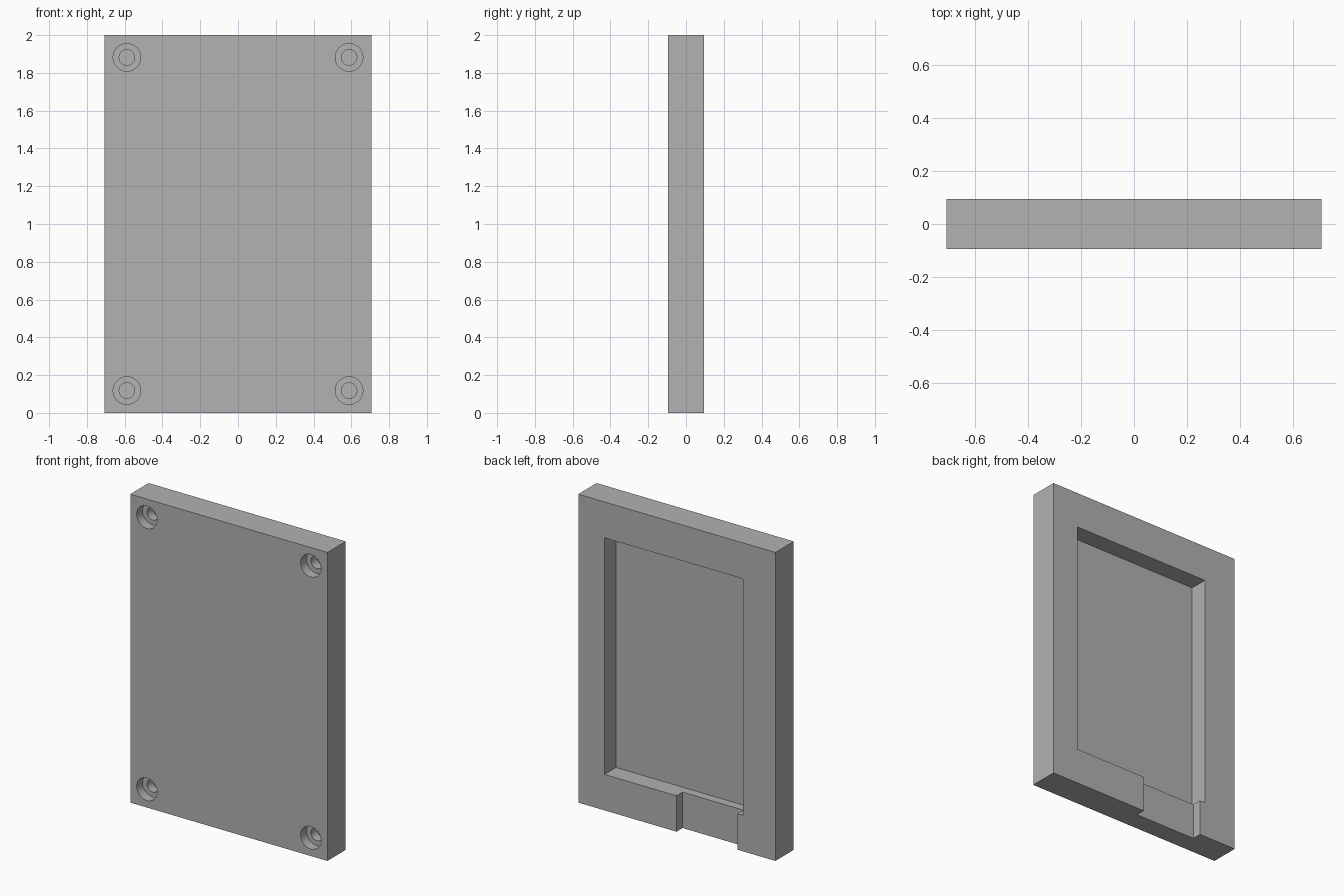
import bpy
import math

# Remove the default cube
cube = bpy.data.objects.get("Cube")
if cube:
    bpy.data.objects.remove(cube, do_unlink=True)

W, T, H = 1.414, 0.188, 2.0   # plate width, thickness, height
FRONT, BACK = -T / 2, T / 2

grey = bpy.data.materials.new("plain_grey")
grey.use_nodes = True
grey.diffuse_color = (0.445, 0.445, 0.445, 1)
grey.node_tree.nodes["Principled BSDF"].inputs["Base Color"].default_value = (0.445, 0.445, 0.445, 1)


def box(name, x, y, z):
    """Box from (min, max) pairs."""
    bpy.ops.mesh.primitive_cube_add(size=1, location=[sum(p) / 2 for p in (x, y, z)])
    ob = bpy.context.object
    ob.name = name
    ob.scale = [p[1] - p[0] for p in (x, y, z)]
    bpy.ops.object.transform_apply(location=True, rotation=True, scale=True)
    ob.data.materials.append(grey)
    return ob


def bore(name, x, z, radius, y0, y1):
    """Cylinder along y."""
    bpy.ops.mesh.primitive_cylinder_add(
        vertices=48, radius=radius, depth=y1 - y0,
        location=(x, (y0 + y1) / 2, z), rotation=(math.pi / 2, 0, 0))
    ob = bpy.context.object
    ob.name = name
    bpy.ops.object.transform_apply(location=True, rotation=True, scale=True)
    ob.data.materials.append(grey)
    return ob


def cut(target, cutter):
    """Subtract the cutter and discard it."""
    bpy.context.view_layer.objects.active = target
    mod = target.modifiers.new("cut", "BOOLEAN")
    mod.operation = "DIFFERENCE"
    mod.solver = "EXACT"
    mod.object = cutter
    bpy.ops.object.modifier_apply(modifier=mod.name)
    bpy.data.objects.remove(cutter, do_unlink=True)


# Solid plate
plate = box("back_plate", (-W / 2, W / 2), (FRONT, BACK), (0, H))

# Deep pocket in the back, with a shallow channel out through the bottom edge
cut(plate, box("pocket_cutter", (-0.474, 0.519), (BACK - 0.118, BACK + 0.1), (0.233, 1.767)))
cut(plate, box("channel_cutter", (-0.436, 0.002), (BACK - 0.062, BACK + 0.1), (-0.1, 0.4)))

# Blind counterbored screw holes at the front corners
for x in (-0.588, 0.588):
    for z in (0.118, H - 0.118):
        cut(plate, bore("screw_head_cutter", x, z, 0.073, FRONT - 0.1, FRONT + 0.06))
        cut(plate, bore("screw_shaft_cutter", x, z, 0.041, FRONT - 0.1, FRONT + 0.12))

# Smooth bores, sharp plate edges
bpy.ops.object.select_all(action="DESELECT")
plate.select_set(True)
bpy.context.view_layer.objects.active = plate
bpy.ops.object.shade_smooth_by_angle(angle=math.radians(30))
